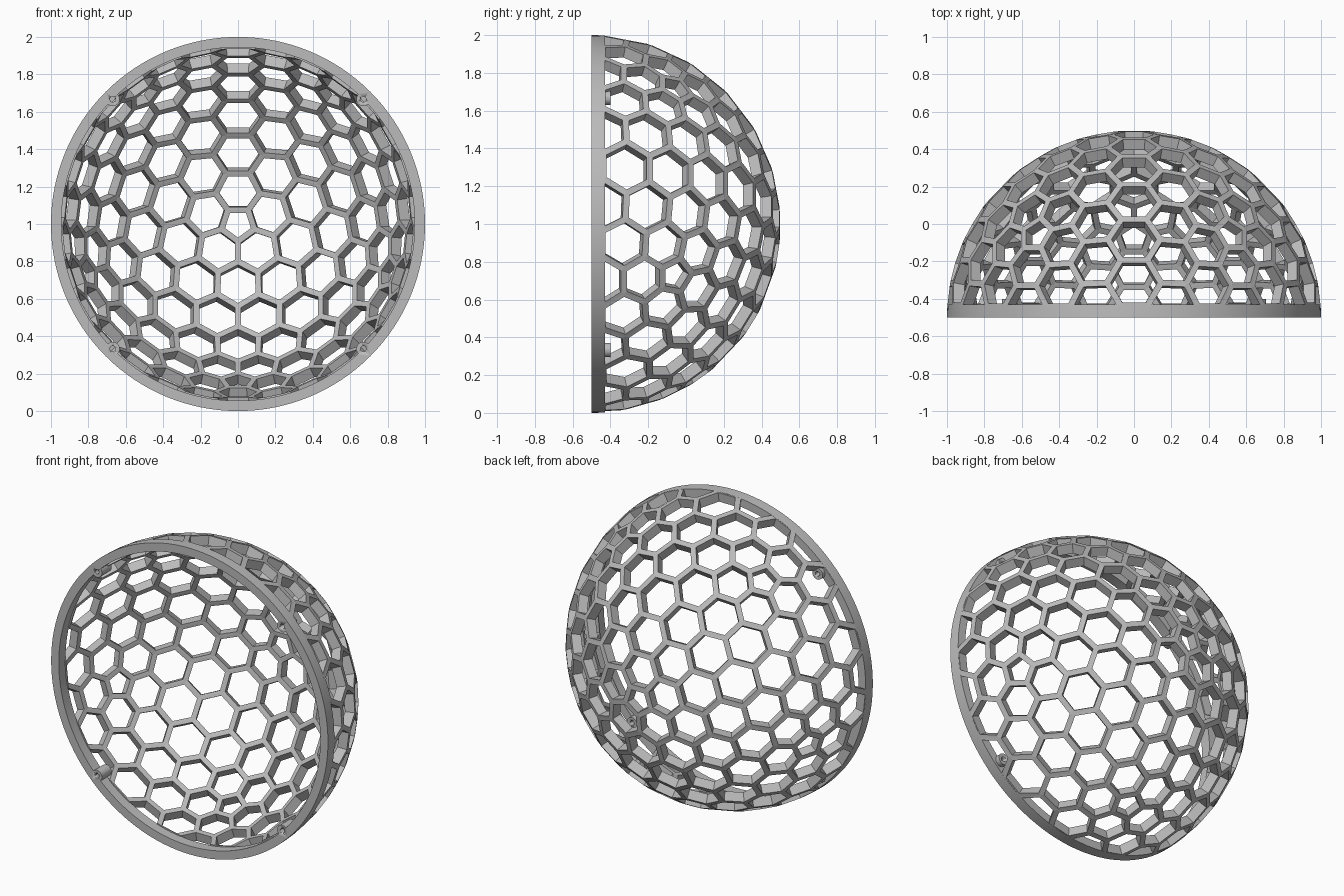
import bpy, bmesh, math
from mathutils import Vector, Matrix

if "Cube" in bpy.data.objects:
    bpy.data.objects.remove(bpy.data.objects["Cube"])

CENTRE = Vector((0, -0.5, 1))   # centre of the sphere, on the open front plane
FREQ = 9                        # fine steps along each icosahedron edge
INNER = 0.94                    # inner radius of the shell
STRUT = 0.017                   # half width of a strut
RIM_H = 0.07                    # depth of the rim ring

grey = bpy.data.materials.new("plain grey")
grey.use_nodes = True
grey.diffuse_color = (0.5, 0.5, 0.5, 1)
grey.node_tree.nodes["Principled BSDF"].inputs["Base Color"].default_value = (0.5, 0.5, 0.5, 1)


def finish(bm, name, smooth=False):
    bmesh.ops.recalc_face_normals(bm, faces=bm.faces[:])
    mesh = bpy.data.meshes.new(name)
    bm.to_mesh(mesh)
    bm.free()
    mesh.materials.append(grey)
    ob = bpy.data.objects.new(name, mesh)
    ob.location = CENTRE
    bpy.context.collection.objects.link(ob)
    if smooth:
        bpy.ops.object.select_all(action='DESELECT')
        ob.select_set(True)
        bpy.context.view_layer.objects.active = ob
        bpy.ops.object.shade_smooth_by_angle(angle=math.radians(30))
    return ob


def hull(points):
    bm = bmesh.new()
    for p in points:
        bm.verts.new(p)
    bmesh.ops.convex_hull(bm, input=bm.verts[:])
    return bm


# Icosahedron with one corner at the back and another toward the bottom
corners = [Vector((0, 1, 0)), Vector((0, -1, 0))]
for k in range(10):
    a = math.radians(36 * k)
    y = (1 if k % 2 == 0 else -1) / math.sqrt(5)
    r = 2 / math.sqrt(5)
    corners.append(Vector((r * math.sin(a), y, -r * math.cos(a))))

# Cell centres: every third point of the fine grid, turned 30 degrees to the edges
ico = hull(corners)
points = {}
for f in ico.faces:
    a, b, c = (v.co for v in f.verts)
    for i in range(FREQ + 1):
        for j in range(FREQ + 1 - i):
            if (i - j) % 3 == 0:
                p = (a * i + b * j + c * (FREQ - i - j)).normalized()
                points[tuple(round(x, 3) + 0.0 for x in p)] = p
ico.free()
geo = hull(points.values())
bmesh.ops.remove_doubles(geo, verts=geo.verts[:], dist=0.01)

# Cells: one hexagon or pentagon around every point
shell = bmesh.new()
cell_vert = {f: shell.verts.new(f.calc_center_median().normalized()) for f in geo.faces}
for v in geo.verts:
    n = v.co.normalized()
    u = n.orthogonal().normalized()
    w = n.cross(u)
    ring = sorted(v.link_faces, key=lambda f: math.atan2(
        cell_vert[f].co.dot(w), cell_vert[f].co.dot(u)))
    shell.faces.new([cell_vert[f] for f in ring])
geo.free()
shell.normal_update()

# Open the cells, leaving struts, then thicken toward the centre
holes = shell.faces[:]
bmesh.ops.inset_individual(shell, faces=holes, thickness=STRUT, use_even_offset=True)
bmesh.ops.delete(shell, geom=holes, context='FACES')
for v in shell.verts:
    v.co.normalize()
out = bmesh.ops.extrude_face_region(shell, geom=shell.faces[:], use_keep_orig=True)
for g in out["geom"]:
    if isinstance(g, bmesh.types.BMVert):
        g.co *= INNER

# Keep the back half, closing the cut ends at the rim
cut = bmesh.ops.bisect_plane(shell, geom=shell.verts[:] + shell.edges[:] + shell.faces[:],
                             plane_co=(0, RIM_H - 0.005, 0), plane_no=(0, 1, 0), clear_inner=True)
edges = [g for g in cut["geom_cut"] if isinstance(g, bmesh.types.BMEdge)]
bmesh.ops.holes_fill(shell, edges=edges, sides=0)
finish(shell, "honeycomb_shell")

# Rim ring: spun profile following the sphere on the outside
rim = bmesh.new()
profile = [(0.945, 0), (1, 0), (0.9994, RIM_H / 2), (0.9975, RIM_H), (0.945, RIM_H)]
vs = [rim.verts.new((x, y, 0)) for x, y in profile]
es = [rim.edges.new((vs[i], vs[(i + 1) % len(vs)])) for i in range(len(vs))]
bmesh.ops.spin(rim, geom=vs + es, cent=(0, 0, 0), axis=(0, 1, 0),
               angle=2 * math.pi, steps=128, use_merge=True)
bmesh.ops.remove_doubles(rim, verts=rim.verts[:], dist=0.0001)
rim_ob = finish(rim, "rim_ring", True)


def four_cylinders(name, radius, y0, y1, segments):
    bm = bmesh.new()
    for sx in (-1, 1):
        for sz in (-1, 1):
            m = Matrix.Translation((sx * 0.67, (y0 + y1) / 2, sz * 0.667))
            bmesh.ops.create_cone(bm, cap_ends=True, segments=segments, radius1=radius,
                                  radius2=radius, depth=y1 - y0,
                                  matrix=m @ Matrix.Rotation(math.pi / 2, 4, 'X'))
    return finish(bm, name, True)


# Short screw bosses on the rim, drilled right through
boss_ob = four_cylinders("screw_bosses", 0.037, 0.0005, 0.1, 32)
cutter = four_cylinders("screw_hole_cutter", 0.015, -0.05, 0.15, 24)
cutter.hide_render = True
cutter.hide_viewport = True
for ob in (rim_ob, boss_ob):
    mod = ob.modifiers.new("screw holes", 'BOOLEAN')
    mod.operation = 'DIFFERENCE'
    mod.solver = 'EXACT'
    mod.object = cutter
